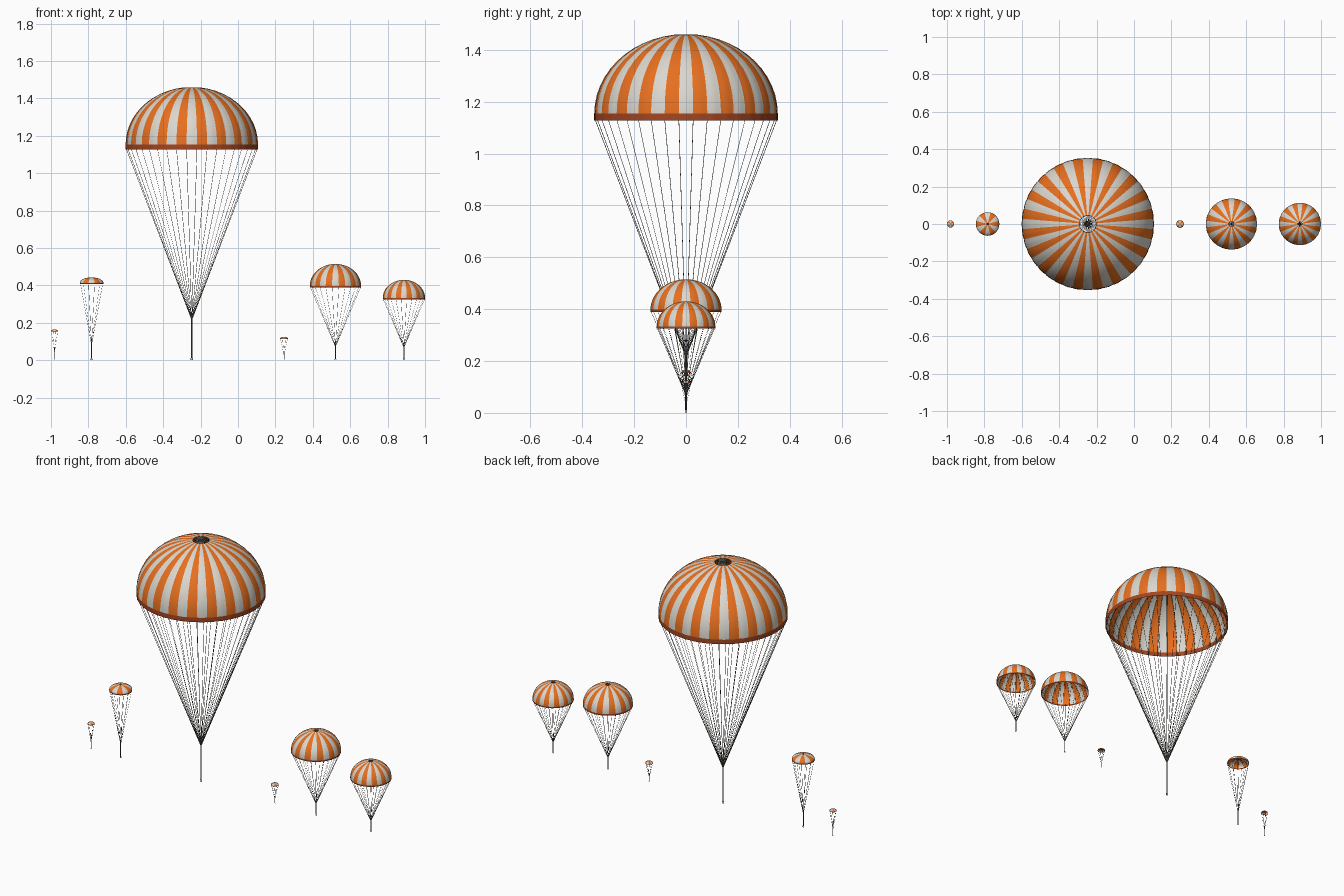
import bpy
import bmesh
from math import sin, cos, pi, acos

if "Cube" in bpy.data.objects:
    bpy.data.objects.remove(bpy.data.objects["Cube"])


def material(name, color):
    m = bpy.data.materials.new(name)
    m.use_nodes = True
    m.diffuse_color = (*color, 1)
    bsdf = m.node_tree.nodes["Principled BSDF"]
    bsdf.inputs["Base Color"].default_value = (*color, 1)
    bsdf.inputs["Roughness"].default_value = 0.8
    return m


white = material("off white fabric", (0.70, 0.68, 0.62))
orange = material("orange fabric", (0.80, 0.16, 0.014))
rust = material("rust rim band", (0.37, 0.06, 0.015))
cord = material("grey brown cord", (0.11, 0.10, 0.075))
ROWS = 12
SEGS = 4  # columns per gore


def add_object(name, mesh):
    ob = bpy.data.objects.new(name, mesh)
    bpy.context.scene.collection.objects.link(ob)
    return ob


def dome_profile(radius, rim, height, band, vent):
    """Upright rim band, then an elliptical crown up to the vent."""
    t_top = acos(vent / radius)
    crown = [t_top * i / ROWS for i in range(ROWS + 1)]
    return [(radius, rim)] + [(radius * cos(t), rim + band + (height - band) * sin(t))
                              for t in crown]


def around(x, r, z, angle):
    """Point at an angle measured from the front of a canopy."""
    return (x + r * sin(angle), -r * cos(angle), z)


def canopy(name, x, profile, gores):
    """Open striped dome with a vent hole and a coloured rim band."""
    n = gores * SEGS
    bm = bmesh.new()
    rings = []
    for r, z in profile:
        ring = []
        for i in range(n):
            # panels sit slightly proud between the seams
            bulge = 1 - 0.006 * (1 - sin(pi * (i % SEGS) / SEGS))
            a = 2 * pi * (i / SEGS - 0.5) / gores
            ring.append(bm.verts.new(around(x, r * bulge, z, a)))
        rings.append(ring)
    for row, (lo, hi) in enumerate(zip(rings, rings[1:])):
        for i in range(n):
            j = (i + 1) % n
            f = bm.faces.new((lo[i], lo[j], hi[j], hi[i]))
            f.smooth = True
            f.material_index = 2 if row == 0 else (i // SEGS) % 2
    mesh = bpy.data.meshes.new(name)
    bm.to_mesh(mesh)
    bm.free()
    for m in (white, orange, rust):
        mesh.materials.append(m)
    add_object(name, mesh)


def tubes(name, paths, thickness, cyclic=False, sides=0):
    """Turn point paths into one mesh of thin round cords."""
    cu = bpy.data.curves.new(name, "CURVE")
    cu.dimensions = "3D"
    cu.bevel_depth = thickness
    cu.bevel_resolution = sides
    cu.use_fill_caps = not cyclic
    for pts in paths:
        sp = cu.splines.new("POLY")
        sp.points.add(len(pts) - 1)
        for p, co in zip(sp.points, pts):
            p.co = (*co, 1)
        sp.use_cyclic_u = cyclic
    helper = add_object(name + "_curve", cu)
    bpy.context.view_layer.update()
    deps = bpy.context.evaluated_depsgraph_get()
    mesh = bpy.data.meshes.new_from_object(helper.evaluated_get(deps))
    bpy.data.objects.remove(helper)
    mesh.materials.clear()
    mesh.materials.append(cord)
    add_object(name, mesh)


def parachute(name, x, radius, rim, height, gores, band, vent, knot, line, riser):
    profile = dome_profile(radius, rim, height, band, vent)
    canopy(name + "_canopy", x, profile, gores)
    base = 2.2 * riser
    # cords run inside the seams, then down to the knot
    inner = [(r - 0.006 * radius - 1.8 * line, z - 1.8 * line * (z > rim))
             for r, z in reversed(profile)]
    lines = []
    for g in range(gores):
        a = 2 * pi * (g + 0.5) / gores
        path = inner + [(riser * 0.6, knot)]
        lines.append([around(x, r, z, a) for r, z in path])
    tubes(name + "_suspension_lines", lines, line)
    # lines crossing the vent and the hem around it
    half = gores // 2
    tubes(name + "_vent_lines",
          [[lines[g][0], lines[g + half][0]] for g in range(0, half, 2)], line)
    r, z = profile[-1]
    tubes(name + "_vent_hem", [[around(x, r, z, 2 * pi * i / 64) for i in range(64)]],
          line, cyclic=True)
    # riser and the attachment ring under it
    tubes(name + "_riser", [[(x, 0, knot + riser), (x, 0, 2 * base - riser)]], riser, sides=2)
    ring = [(x + (base - riser * 0.5) * cos(a), 0, base + (base - riser * 0.5) * sin(a))
            for a in (2 * pi * i / 16 for i in range(16))]
    tubes(name + "_attachment_ring", [ring], riser * 0.5, cyclic=True, sides=2)


# name, x, radius, rim z, height, gores, band, vent, knot z, line, riser
parachute("main", -0.247, 0.354, 1.127, 0.334, 40, 0.027, 0.045, 0.22, 0.0011, 0.0034)
parachute("large_pilot", 0.521, 0.137, 0.389, 0.126, 24, 0.009, 0.014, 0.075, 0.0007, 0.0022)
parachute("medium_pilot", 0.887, 0.113, 0.325, 0.105, 24, 0.008, 0.012, 0.07, 0.0007, 0.0022)
parachute("drogue", -0.783, 0.063, 0.408, 0.035, 12, 0.006, 0.005, 0.09, 0.0007, 0.0026)
parachute("small_drogue_left", 0.246, 0.021, 0.113, 0.012, 8, 0.003, 0.002, 0.03, 0.0005, 0.0013)
parachute("small_drogue_right", -0.981, 0.019, 0.153, 0.012, 8, 0.003, 0.002, 0.045, 0.0005, 0.0013)
